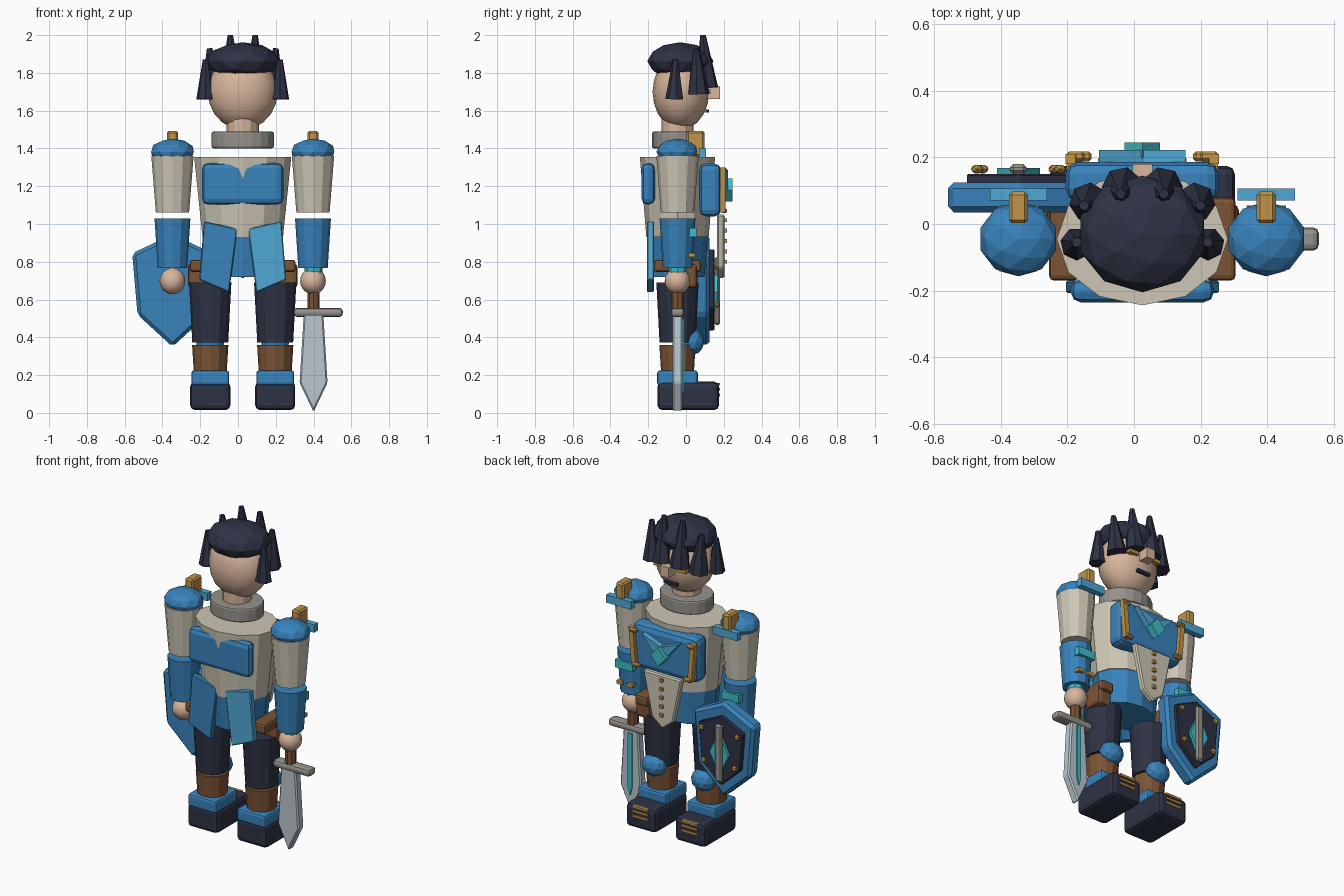
import bpy, bmesh, math
from mathutils import Vector, Matrix

cube = bpy.data.objects.get("Cube")
if cube:
    bpy.data.objects.remove(cube, do_unlink=True)


def material(name, r, g, b):
    col = [(c / 255 / 12.92 if c < 11 else ((c / 255 + 0.055) / 1.055) ** 2.4) for c in (r, g, b)] + [1]
    m = bpy.data.materials.new(name)
    m.use_nodes = True
    m.diffuse_color = col
    m.node_tree.nodes["Principled BSDF"].inputs["Base Color"].default_value = col
    return m


blue = material("armour_blue", 56, 131, 188)
sky = material("light_blue", 80, 168, 212)
cream = material("cream_cloth", 205, 199, 181)
grey = material("grey_metal", 150, 146, 139)
skin = material("skin", 217, 182, 156)
dark = material("dark_navy", 46, 50, 68)
brown = material("brown_leather", 124, 83, 54)
gold = material("gold", 194, 149, 74)
cyan = material("cyan_gem", 62, 190, 200)
steel = material("blade_steel", 186, 199, 207)

CX, CY = 0.025, -0.045      # body axis


def finish(bm, name, mat, smooth=False):
    bmesh.ops.recalc_face_normals(bm, faces=bm.faces[:])
    me = bpy.data.meshes.new(name)
    bm.to_mesh(me)
    bm.free()
    for p in me.polygons:
        p.use_smooth = smooth
    me.materials.append(mat)
    ob = bpy.data.objects.new(name, me)
    bpy.context.scene.collection.objects.link(ob)
    return ob


def bevel(bm, edges, width, segments=2):
    if width:
        bmesh.ops.bevel(bm, geom=edges, offset=width, segments=segments, profile=0.5, affect='EDGES')


def box(name, mat, centre, size, round_by=0.0, segments=2):
    bm = bmesh.new()
    bmesh.ops.create_cube(bm, size=1)
    bmesh.ops.scale(bm, vec=size, verts=bm.verts[:])
    bevel(bm, bm.edges[:], round_by, segments)
    bmesh.ops.translate(bm, vec=centre, verts=bm.verts[:])
    return finish(bm, name, mat)


def tube(name, mat, x, z0, r0, z1, r1, y=CY, depth=1.0, sides=12, round_by=0.0):
    """Upright tapered cylinder, depth flattens it along y."""
    bm = bmesh.new()
    bmesh.ops.create_cone(bm, cap_ends=True, segments=sides, radius1=r0, radius2=r1, depth=z1 - z0)
    bevel(bm, [e for f in bm.faces if len(f.verts) > 4 for e in f.edges], round_by)
    bmesh.ops.scale(bm, vec=(1, depth, 1), verts=bm.verts[:])
    bmesh.ops.translate(bm, vec=(x, y, (z0 + z1) / 2), verts=bm.verts[:])
    return finish(bm, name, mat)


def spike(name, mat, low, high, r0, r1, sides=7):
    """Tapered lock running between two points."""
    low, high = Vector(low), Vector(high)
    turn = (high - low).to_track_quat('Z', 'Y').to_matrix().to_4x4()
    bm = bmesh.new()
    bmesh.ops.create_cone(bm, cap_ends=True, segments=sides, radius1=r0, radius2=r1,
                          depth=(high - low).length, matrix=Matrix.Translation((low + high) / 2) @ turn)
    return finish(bm, name, mat)


def ball(name, mat, centre, radii, facets=2, smooth=False):
    bm = bmesh.new()
    if smooth:
        bmesh.ops.create_uvsphere(bm, u_segments=16, v_segments=10, radius=1)
    else:
        bmesh.ops.create_icosphere(bm, subdivisions=facets, radius=1)
    bmesh.ops.scale(bm, vec=radii, verts=bm.verts[:])
    bmesh.ops.translate(bm, vec=centre, verts=bm.verts[:])
    return finish(bm, name, mat, smooth)


def plate(name, mat, x, outline, y0, y1, round_by=0.0):
    """Outline of (x, z) points extruded along y."""
    bm = bmesh.new()
    face = bm.faces.new([bm.verts.new((x + px, y0, pz)) for px, pz in outline])
    new = bmesh.ops.extrude_face_region(bm, geom=[face])["geom"]
    bmesh.ops.translate(bm, vec=(0, y1 - y0, 0), verts=[v for v in new if isinstance(v, bmesh.types.BMVert)])
    bmesh.ops.recalc_face_normals(bm, faces=bm.faces[:])
    bevel(bm, bm.edges[:], round_by, 1)
    return finish(bm, name, mat)


def diamond(w, z, h):
    return [(-w, z), (0, z + h), (w, z), (0, z - h)]


# Head and face
ball("head", skin, (CX, -0.027, 1.70), (0.185, 0.15, 0.20), smooth=True)
tube("neck", skin, CX, 1.42, 0.085, 1.56, 0.085)
tube("collar", grey, CX, 1.40, 0.165, 1.49, 0.165, depth=0.82, sides=20, round_by=0.012)
box("nose", skin, (CX, 0.145, 1.695), (0.06, 0.07, 0.065))
box("mouth", dark, (CX, 0.113, 1.598), (0.09, 0.02, 0.018))

# Hair
ball("hair_cap", dark, (CX, -0.03, 1.862), (0.195, 0.175, 0.10))
for s in (-1, 1):
    box("eye", gold, (CX + s * 0.08, 0.115, 1.70), (0.065, 0.03, 0.022))
    spike("side_lock", dark, (CX + s * 0.197, -0.06, 1.66), (CX + s * 0.197, -0.055, 1.87), 0.05, 0.015)
    spike("temple_lock", dark, (CX + s * 0.16, 0.065, 1.69), (CX + s * 0.175, 0.055, 1.93), 0.06, 0.015)
    spike("front_lock", dark, (CX + s * 0.06, 0.11, 1.72), (CX + s * 0.065, 0.09, 2.0), 0.062, 0.015)

# Torso
tube("torso", cream, CX, 0.93, 0.213, 1.355, 0.257, depth=0.775)
tube("pelvis", blue, CX, 0.72, 0.185, 0.94, 0.208, depth=0.775)
box("back_plate", blue, (CX, -0.2, 1.213), (0.43, 0.07, 0.22), 0.03)
box("chest_plate", blue, (CX, 0.128, 1.18), (0.46, 0.115, 0.28), 0.035)
plate("chest_chevron", sky, CX, [(-0.13, 1.285), (0, 1.235), (0.13, 1.285), (0, 1.13)], 0.18, 0.222)
plate("chest_gem", cyan, CX, diamond(0.053, 1.18, 0.06), 0.2, 0.245)

# Tabard and rear flaps
plate("tabard", cream, CX, [(-0.135, 1.05), (0.135, 1.05), (0.075, 0.77), (0, 0.71), (-0.075, 0.77)],
      0.163, 0.203, 0.008)
for i in range(5):
    box("tabard_stud", gold, (CX, 0.208, 0.80 + 0.055 * i), (0.02, 0.02, 0.02))
flap = [(-0.205, 1.015), (-0.028, 0.975), (-0.072, 0.638), (-0.23, 0.705)]
plate("rear_flap_right", blue, CX, flap, -0.207, -0.17, 0.005)
plate("rear_flap_left", sky, CX, [(-px, pz) for px, pz in flap], -0.207, -0.17, 0.005)

for s in (-1, 1):
    # Chest trim and hip pouches
    x = CX + s * 0.195
    plate("chest_trim", gold, x, [(-0.015 + s * 0.02, 1.30), (0.015 + s * 0.02, 1.30),
                                  (0.015, 1.06), (-0.015, 1.06)], 0.18, 0.21)
    for z, dx in ((1.285, 0.005), (1.07, -0.015)):
        box("trim_stud", gold, (x + s * dx, 0.203, z), (0.055, 0.03, 0.025), 0.008, 1)
    box("hip_strap", brown, (CX + s * 0.235, CY, 0.778), (0.09, 0.25, 0.065), 0.015)
    box("hip_pouch", brown, (CX + s * 0.24, 0.0, 0.725), (0.10, 0.12, 0.13), 0.02)

    # Arm
    x = CX + s * 0.372
    tube("upper_arm", cream, x, 1.06, 0.088, 1.36, 0.112)
    tube("forearm", blue, x, 0.768, 0.078, 1.03, 0.095)
    ball("hand", skin, (x, CY, 0.698), (0.068, 0.068, 0.07), smooth=True)
    ball("shoulder", blue, (x, CY, 1.382), (0.119, 0.112, 0.07))
    box("shoulder_crest", gold, (x, 0.05, 1.425), (0.058, 0.095, 0.135), 0.01, 1)
    box("shoulder_band", sky, (x, 0.088, 1.375), (0.172, 0.036, 0.05))
    box("bracer_gem", cyan, (x, 0.035, 0.955), (0.12, 0.04, 0.05))
    for dx in (-0.035, 0.035):
        box("bracer_stud", gold, (x + dx, 0.03, 0.835), (0.04, 0.035, 0.022))

    # Leg
    x = CX + s * 0.172
    tube("thigh", dark, x, 0.372, 0.095, 0.69, 0.112)
    tube("shin", brown, x, 0.20, 0.086, 0.36, 0.096)
    ball("knee", blue, (x, 0.035, 0.375), (0.078, 0.062, 0.068))
    box("boot_cuff", blue, (x, -0.045, 0.185), (0.2, 0.215, 0.08), 0.015)
    box("foot", dark, (x, 0.012, 0.09), (0.212, 0.325, 0.15), 0.025)
    for z in (0.095, 0.125, 0.152):
        box("boot_lace", gold, (x, 0.172, z), (0.11, 0.018, 0.014))

# Sword in the left hand
x = CX + 0.375
tube("sword_pommel", cyan, x, 0.735, 0.048, 0.768, 0.048, sides=8)
tube("sword_grip", brown, x, 0.54, 0.032, 0.74, 0.032, sides=8)
box("sword_guard", grey, (x + 0.025, CY, 0.532), (0.26, 0.07, 0.048), 0.018)
plate("sword_blade", steel, x, [(-0.052, 0.52), (0.052, 0.52), (0.074, 0.16), (0, 0.005), (-0.074, 0.16)],
      CY - 0.027, CY + 0.027, 0.008)
plate("sword_fuller", cyan, x, [(-0.014, 0.5), (0.014, 0.5), (0.014, 0.16), (0, 0.11), (-0.014, 0.16)],
      CY + 0.02, CY + 0.035)

# Shield on the right hand
x = CX - 0.372
rim = [(-0.213, 0.845), (0, 0.945), (0.213, 0.845), (0.185, 0.52), (0, 0.35), (-0.185, 0.52)]
inner = [(px * 0.73, 0.66 + (pz - 0.66) * 0.73) for px, pz in rim]
plate("shield_rim", blue, x, rim, 0.035, 0.125, 0.018)
plate("shield_panel", dark, x, inner, 0.1, 0.15, 0.005)
plate("shield_gem", cyan, x, diamond(0.065, 0.64, 0.135), 0.14, 0.168)
box("shield_bar", grey, (x, 0.165, 0.645), (0.05, 0.03, 0.36), 0.01, 1)
for px, pz in inner:
    if px:
        ball("shield_stud", gold, (x + px * 0.8, 0.165, 0.66 + (pz - 0.66) * 0.85), (0.02, 0.015, 0.02), 1)
